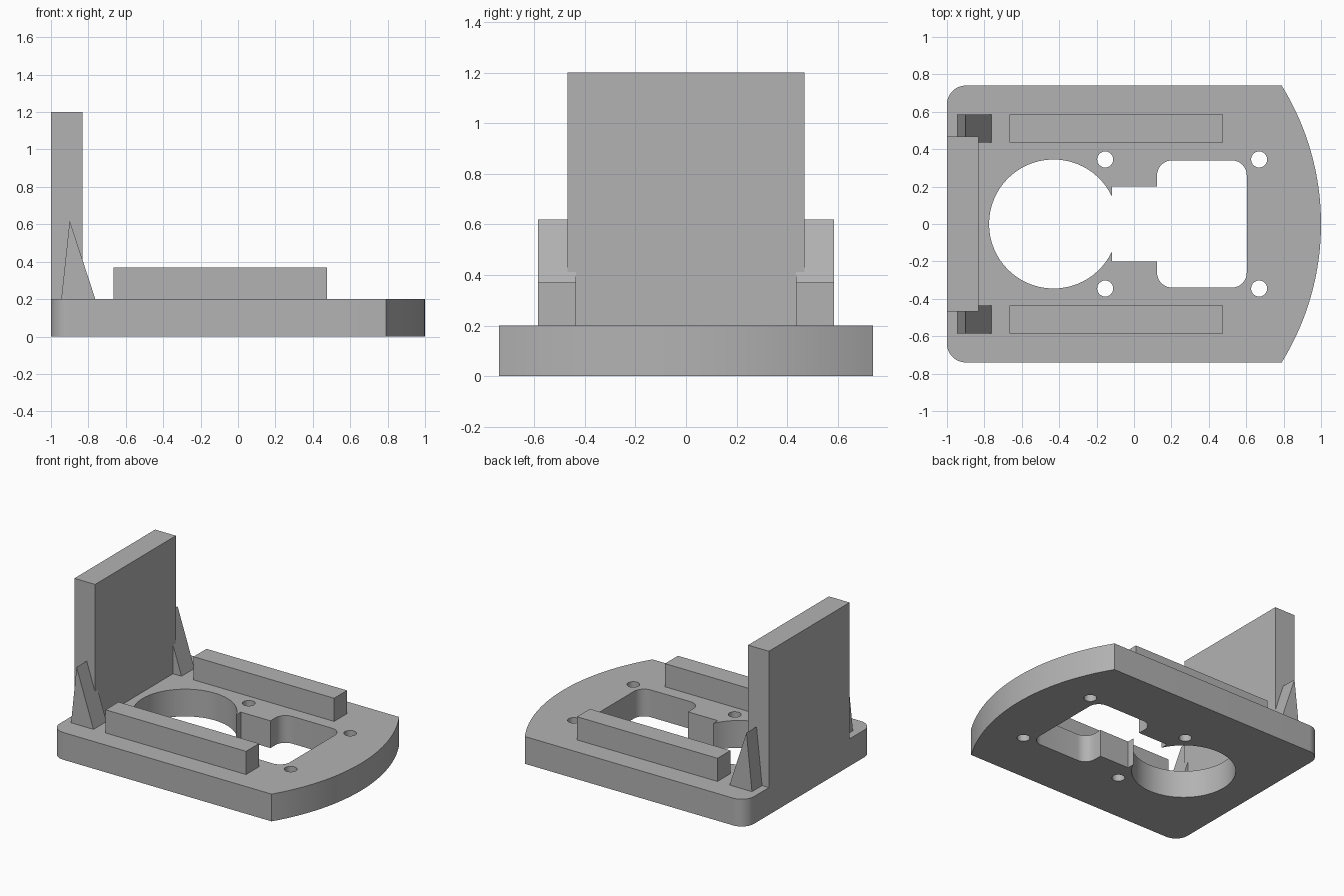
import bpy, bmesh, math

if "Cube" in bpy.data.objects:
    bpy.data.objects.remove(bpy.data.objects["Cube"])

grey = bpy.data.materials.new("plain grey")
grey.diffuse_color = (0.45, 0.45, 0.45, 1)
grey.use_nodes = True
grey.node_tree.nodes["Principled BSDF"].inputs["Base Color"].default_value = grey.diffuse_color


def arc(cx, cy, r, a0, a1, n):
    """Points along an arc, angles in degrees."""
    angles = [math.radians(a0 + (a1 - a0) * i / n) for i in range(n + 1)]
    return [(cx + r * math.cos(a), cy + r * math.sin(a)) for a in angles]


def prism(name, loops, to_3d, offset):
    """Fill closed outlines (first is outer, others are holes) and extrude."""
    bm = bmesh.new()
    for pts in loops:
        vs = [bm.verts.new(to_3d(*p)) for p in pts]
        for a, b in zip(vs, vs[1:] + vs[:1]):
            bm.edges.new((a, b))
    bmesh.ops.triangle_fill(bm, use_beauty=True, edges=bm.edges[:])
    top = bmesh.ops.extrude_face_region(bm, geom=bm.faces[:])["geom"]
    bmesh.ops.translate(bm, vec=offset,
                        verts=[g for g in top if isinstance(g, bmesh.types.BMVert)])
    bmesh.ops.recalc_face_normals(bm, faces=bm.faces[:])
    me = bpy.data.meshes.new(name)
    bm.to_mesh(me)
    bm.free()
    me.materials.append(grey)
    ob = bpy.data.objects.new(name, me)
    bpy.context.collection.objects.link(ob)
    return ob


def box(name, x0, x1, y0, y1, z0, z1):
    outline = [(x0, y0), (x1, y0), (x1, y1), (x0, y1)]
    return prism(name, [outline], lambda x, y: (x, y, z0), (0, 0, z1 - z0))


# Base plate outline: bowed right end, rounded left corners
H, T = 0.74, 0.2
R = (H * H + 0.21 ** 2) / 0.42
bow = math.degrees(math.asin(H / R))
outer = (arc(1 - R, 0, R, -bow, bow, 32)
         + arc(-0.9, H - 0.1, 0.1, 90, 180, 10)
         + arc(-0.9, -H + 0.1, 0.1, 180, 270, 10))

# Keyhole opening: round hole, slot and rounded rectangle
cx, r, neck = -0.43, 0.345, -0.117
a = math.degrees(math.acos((neck - cx) / r))
keyhole = (arc(cx, 0, r, a, 360 - a, 56)
           + [(neck, -0.2), (0.123, -0.2)]
           + arc(0.203, -0.26, 0.08, 180, 270, 8)
           + arc(0.523, -0.26, 0.08, 270, 360, 8)
           + arc(0.523, 0.26, 0.08, 0, 90, 8)
           + arc(0.203, 0.26, 0.08, 90, 180, 8)
           + [(0.123, 0.2), (neck, 0.2)])

# Four screw holes
screws = [arc(x, y, 0.043, 0, 345, 23)
          for x in (-0.154, 0.669) for y in (-0.345, 0.345)]

base = prism("base_plate", [outer, keyhole] + screws,
             lambda x, y: (x, y, 0), (0, 0, T))
bpy.context.view_layer.objects.active = base
base.select_set(True)
bpy.ops.object.shade_smooth_by_angle(angle=math.radians(30))

# Upright wall
box("upright_wall", -1, -0.832, -0.468, 0.468, T, 1.2)

# Side rails and triangular braces on both sides
for side, y0 in (("front", -0.585), ("back", 0.435)):
    box(side + "_rail", -0.665, 0.475, y0, y0 + 0.15, T, 0.37)
    prism(side + "_brace", [[(-0.945, T), (-0.763, T), (-0.9, 0.62)]],
          lambda x, z: (x, y0, z), (0, 0.15, 0))
